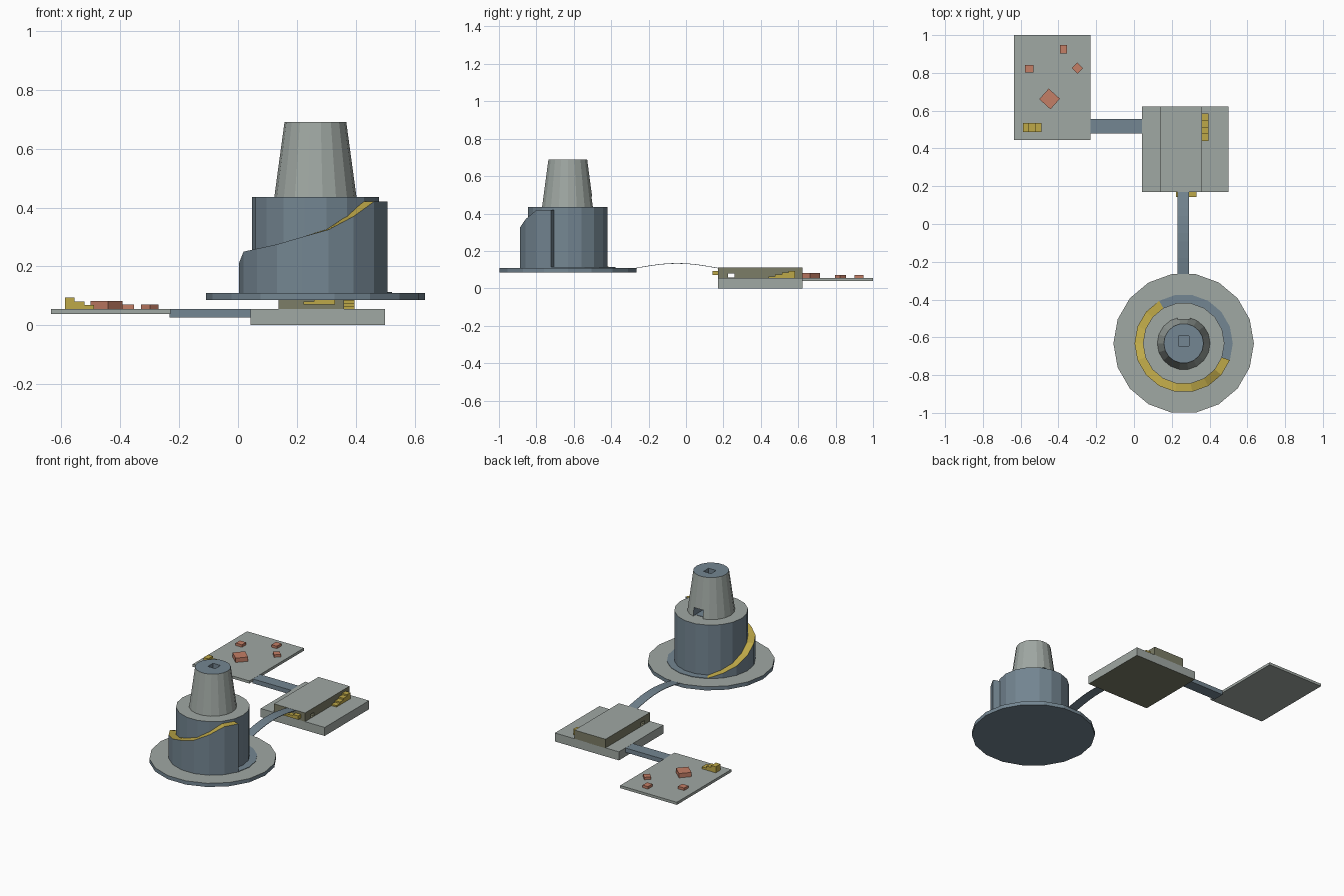
import bpy, bmesh, math
from mathutils import Matrix

if "Cube" in bpy.data.objects:
    bpy.data.objects.remove(bpy.data.objects["Cube"])


def mat(name, rgb):
    m = bpy.data.materials.new(name)
    m.diffuse_color = [((c / 255 + 0.055) / 1.055) ** 2.4 for c in rgb] + [1]
    m.use_nodes = True
    m.node_tree.nodes["Principled BSDF"].inputs["Base Color"].default_value = m.diffuse_color
    return m


GREY = mat("pale_grey", (160, 168, 163))
SLATE = mat("slate_blue", (116, 134, 146))
GOLD = mat("ochre_yellow", (190, 168, 72))
CLAY = mat("clay_brown", (196, 126, 102))
OLIVE = mat("olive_grey", (124, 125, 103))
CX, CY = 0.263, -0.632          # tower axis


def finish(name, bm, side, top=None, bottom=None):
    """Turn a bmesh into an object; colour faces by direction."""
    bmesh.ops.recalc_face_normals(bm, faces=bm.faces[:])
    bm.normal_update()
    for f in bm.faces:
        f.material_index = 1 if f.normal.z > 0.6 else 2 if f.normal.z < -0.6 else 0
    me = bpy.data.meshes.new(name)
    bm.to_mesh(me)
    bm.free()
    for m in (side, top or side, bottom or side):
        me.materials.append(m)
    ob = bpy.data.objects.new(name, me)
    bpy.context.collection.objects.link(ob)
    return ob


def box(name, x0, x1, y0, y1, z0, z1, side, top=None, bottom=None, turn=0):
    bm = bmesh.new()
    m = (Matrix.Translation(((x0 + x1) / 2, (y0 + y1) / 2, (z0 + z1) / 2))
         @ Matrix.Rotation(math.radians(turn), 4, 'Z')
         @ Matrix.Diagonal((x1 - x0, y1 - y0, z1 - z0, 1)))
    bmesh.ops.create_cube(bm, size=1, matrix=m)
    return finish(name, bm, side, top, bottom)


def ring_point(r, deg, z):
    a = math.radians(deg)
    return (CX + r * math.cos(a), CY + r * math.sin(a), z)


def drum(name, r0, r1, z0, z1, side, top=None, n=18):
    bm = bmesh.new()
    rings = [[bm.verts.new(ring_point(r, i * 360 / n, z)) for i in range(n)]
             for r, z in ((r0, z0), (r1, z1))]
    for i in range(n):
        j = (i + 1) % n
        bm.faces.new((rings[0][i], rings[0][j], rings[1][j], rings[1][i]))
    bm.faces.new(rings[0])
    bm.faces.new(rings[1])
    return finish(name, bm, side, top)


def curved_step(name, start, heights, z0, side, top):
    """Sector ring around the drum with a given top height every 20 degrees."""
    bm = bmesh.new()
    secs = []
    for i, h in enumerate(heights):
        a = start + 20 * i
        secs.append([bm.verts.new(ring_point(r, a, z)) for r, z in
                     ((0.205, z0), (0.26, z0), (0.26, h), (0.205, h))])
    for s, t in zip(secs, secs[1:]):
        for k in range(4):
            l = (k + 1) % 4
            bm.faces.new((s[k], s[l], t[l], t[k]))
    bm.faces.new(secs[0])
    bm.faces.new(secs[-1])
    return finish(name, bm, side, top)


def cut(target, name, *dims):
    c = box(name, *dims)
    c.hide_render = True
    c.display_type = 'WIRE'
    mod = target.modifiers.new(name, 'BOOLEAN')
    mod.operation = 'DIFFERENCE'
    mod.solver = 'EXACT'
    mod.material_mode = 'TRANSFER'
    mod.object = c


# Tower: base disc, drum, spiral ramp and the floor strip continuing it
drum("tower_base_disc", 0.372, 0.372, 0.086, 0.11, SLATE, GREY)
drum("tower_drum", 0.216, 0.216, 0.11, 0.435, SLATE, GREY)
curved_step("spiral_ramp", 120,
            [0.112, 0.14, 0.17, 0.21, 0.25, 0.26, 0.275, 0.30, 0.325, 0.37, 0.42, 0.42],
            0.108, SLATE, GOLD)
curved_step("floor_strip", 340, [0.113] * 8, 0.108, SLATE, SLATE)

# Tapered turret with a doorway and a roof shaft
turret = drum("turret", 0.14, 0.105, 0.433, 0.69, GREY)
cut(turret, "door_cutter", CX - 0.034, CX + 0.034, -0.645, -0.45, 0.42, 0.49, SLATE)
cut(turret, "shaft_cutter", CX - 0.027, CX + 0.027, -0.645, -0.592, 0.45, 0.75, SLATE)
box("turret_floor", CX - 0.034, CX + 0.034, -0.645, -0.52, 0.434, 0.437, SLATE)

# Arched bridge between tower and middle block
bm = bmesh.new()
rows = []
for i in range(11):
    t = i / 10
    y, z = -0.27 + 0.445 * t, 0.109 + 0.026 * math.sin(math.pi * t)
    rows.append([bm.verts.new((x, y, z + d)) for x, d in
                 ((0.23, -0.003), (0.292, -0.003), (0.292, 0), (0.23, 0))])
for s, t in zip(rows, rows[1:]):
    for k in range(4):
        bm.faces.new((s[k], s[(k + 1) % 4], t[(k + 1) % 4], t[k]))
bm.faces.new(rows[0])
bm.faces.new(rows[-1])
finish("arched_bridge", bm, SLATE)

# Middle block: slab and raised hall with a through passage
box("middle_slab", 0.043, 0.5, 0.17, 0.623, 0, 0.055, GREY, GREY, OLIVE)
hall = box("raised_hall", 0.138, 0.36, 0.17, 0.623, 0.053, 0.111, OLIVE, GREY)
cut(hall, "passage_cutter", 0.1, 0.4, 0.225, 0.26, 0.057, 0.08, OLIVE)

# Steps beside the hall, on its front, and on the yard
for i in range(4):
    box(f"side_step_{i + 1}", 0.36, 0.395, 0.44 + 0.036 * i, 0.476 + 0.036 * i,
        0.054, 0.064 + 0.01 * i, GOLD)
for i in range(3):
    box(f"front_step_{i + 1}", 0.222 + 0.036 * i, 0.258 + 0.036 * i, 0.142, 0.171,
        0.07, 0.08 + 0.007 * i, GOLD)
for i in range(3):
    box(f"yard_step_{i + 1}", -0.588 + 0.033 * i, -0.555 + 0.033 * i, 0.488, 0.536,
        0.054, 0.094 - 0.013 * i, GOLD)

# Causeway and west yard
box("causeway", -0.232, 0.045, 0.48, 0.556, 0.026, 0.0545, SLATE)
box("west_yard", -0.635, -0.23, 0.445, 1.0, 0.038, 0.055, GREY)

# Crates: centre, size, height, turn
for i, (x, y, sx, sy, h, turn) in enumerate((
        (-0.555, 0.822, 0.044, 0.042, 0.016, 0), (-0.373, 0.925, 0.038, 0.046, 0.016, 0),
        (-0.3, 0.825, 0.04, 0.044, 0.016, 45), (-0.447, 0.662, 0.075, 0.08, 0.028, 48))):
    box(f"crate_{i + 1}", x - sx / 2, x + sx / 2, y - sy / 2, y + sy / 2,
        0.054, 0.055 + h, CLAY, turn=turn)
